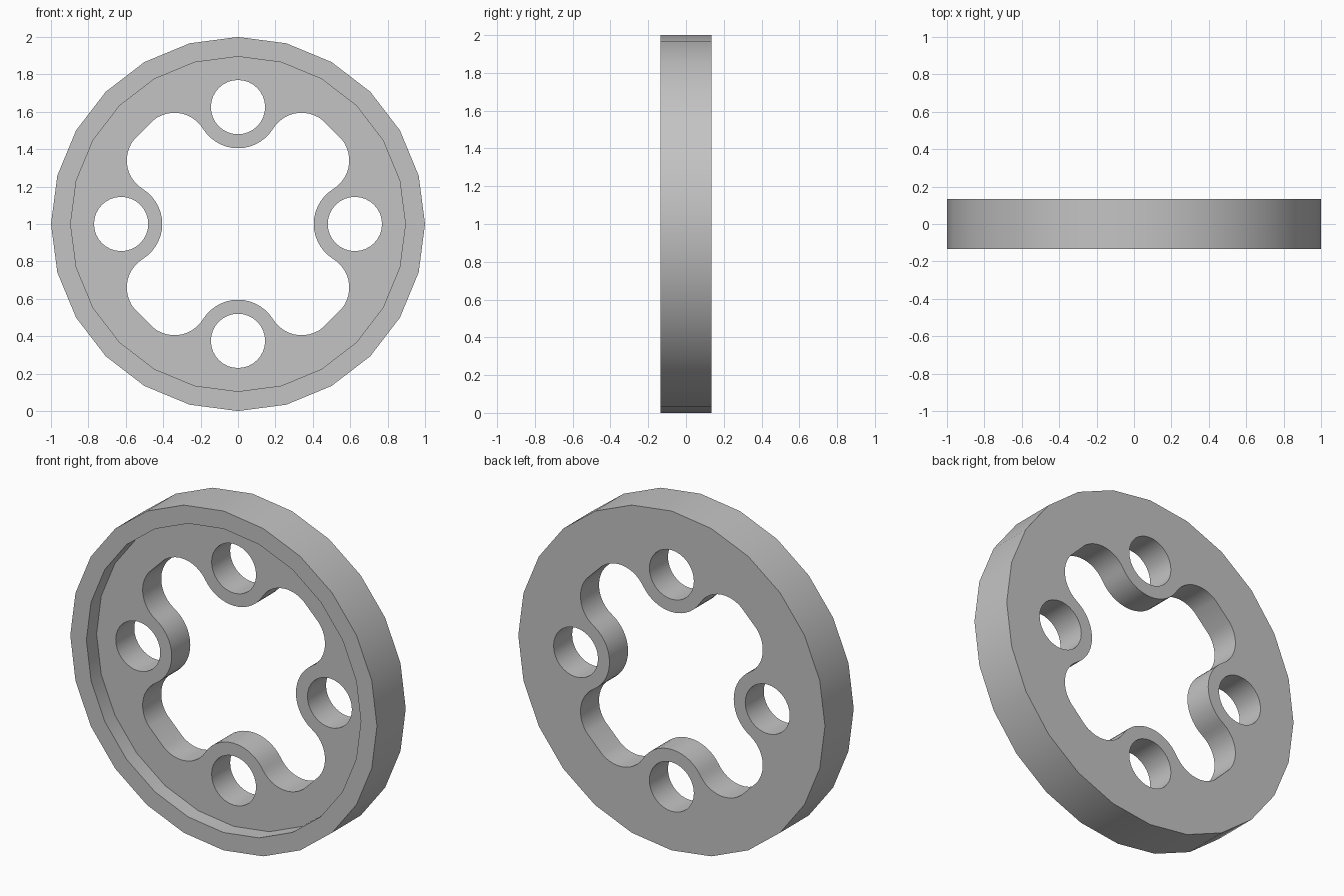
import bpy
import bmesh
from math import sin, cos, radians, atan2, degrees, hypot
from mathutils import Vector, Matrix

cube = bpy.data.objects.get("Cube")
if cube:
    bpy.data.objects.remove(cube, do_unlink=True)

# Main dimensions
FRONT, BACK = -0.134, 0.134
FLOOR = FRONT + 0.095
R_OUTER, R_RIM = 1.0, 0.895
R_BOLT, R_HOLE, R_BOSS = 0.625, 0.145, 0.22
LOBE = Vector((0.34, 0.415))
R_LOBE = hypot(LOBE.x, R_BOLT - LOBE.y) - R_BOSS


def arc(center, radius, start, end, steps):
    """Points from start to end angle in degrees, both included."""
    pts = []
    for i in range(steps + 1):
        a = radians(start + (end - start) * i / steps)
        pts.append(Vector((center[0] + radius * cos(a), center[1] + radius * sin(a))))
    return pts


def circle(center, radius, sides):
    return arc(center, radius, 90, 450, sides)[:-1]


def cutout_profile():
    """Four bosses joined by rounded corner lobes."""
    drop = degrees(atan2(LOBE.y - R_BOLT, LOBE.x))
    tilt = degrees(atan2(LOBE.y, LOBE.x))
    quarter = arc((0, R_BOLT), R_BOSS, -180 - drop, drop, 14)[1:-1]
    quarter += arc(LOBE, R_LOBE, 180 + drop, tilt, 11)
    quarter += arc((LOBE.y, LOBE.x), R_LOBE, 90 - tilt, -90 - drop, 11)
    pts = []
    for k in range(4):
        turn = Matrix.Rotation(radians(-90 * k), 2)
        pts += [turn @ p for p in quarter]
    return pts


bm = bmesh.new()


def loop(profile, y):
    """Closed edge loop standing upright at depth y."""
    verts = [bm.verts.new((p.x, y, p.y + 1)) for p in profile]
    edges = [bm.edges.new((v, verts[(i + 1) % len(verts)])) for i, v in enumerate(verts)]
    return verts, edges


def wall(a, b):
    n = len(a[0])
    for i in range(n):
        j = (i + 1) % n
        bm.faces.new((a[0][i], a[0][j], b[0][j], b[0][i]))


def cap(loops):
    edges = [e for lp in loops for e in lp[1]]
    bmesh.ops.triangle_fill(bm, edges=edges, use_beauty=True, use_dissolve=False,
                            normal=(0, 1, 0))


# Outer tyre wall and the raised front rim
outer = circle((0, 0), R_OUTER, 24)
rim = circle((0, 0), R_RIM, 24)
outer_front, outer_back = loop(outer, FRONT), loop(outer, BACK)
rim_front, rim_floor = loop(rim, FRONT), loop(rim, FLOOR)

# Through openings: central cutout and four bolt holes
openings = [cutout_profile()]
for k in range(4):
    a = radians(90 * k)
    openings.append(circle((R_BOLT * cos(a), R_BOLT * sin(a)), R_HOLE, 32))
open_floor = [loop(p, FLOOR) for p in openings]
open_back = [loop(p, BACK) for p in openings]

# Flat faces first, then the walls joining them
cap([outer_front, rim_front])
cap([rim_floor] + open_floor)
cap([outer_back] + open_back)
wall(outer_front, outer_back)
wall(rim_front, rim_floor)
for a, b in zip(open_floor, open_back):
    wall(a, b)
bmesh.ops.recalc_face_normals(bm, faces=bm.faces[:])

mesh = bpy.data.meshes.new("flange_ring")
bm.to_mesh(mesh)
bm.free()
ring = bpy.data.objects.new("flange_ring", mesh)
bpy.context.collection.objects.link(ring)

# Grey material
grey = bpy.data.materials.new("plain_grey")
grey.use_nodes = True
colour = (0.55, 0.55, 0.55, 1)
grey.diffuse_color = colour
grey.node_tree.nodes["Principled BSDF"].inputs["Base Color"].default_value = colour
mesh.materials.append(grey)

# Smooth curved walls, sharp rims
bpy.ops.object.select_all(action="DESELECT")
ring.select_set(True)
bpy.context.view_layer.objects.active = ring
bpy.ops.object.shade_smooth_by_angle(angle=radians(30))
